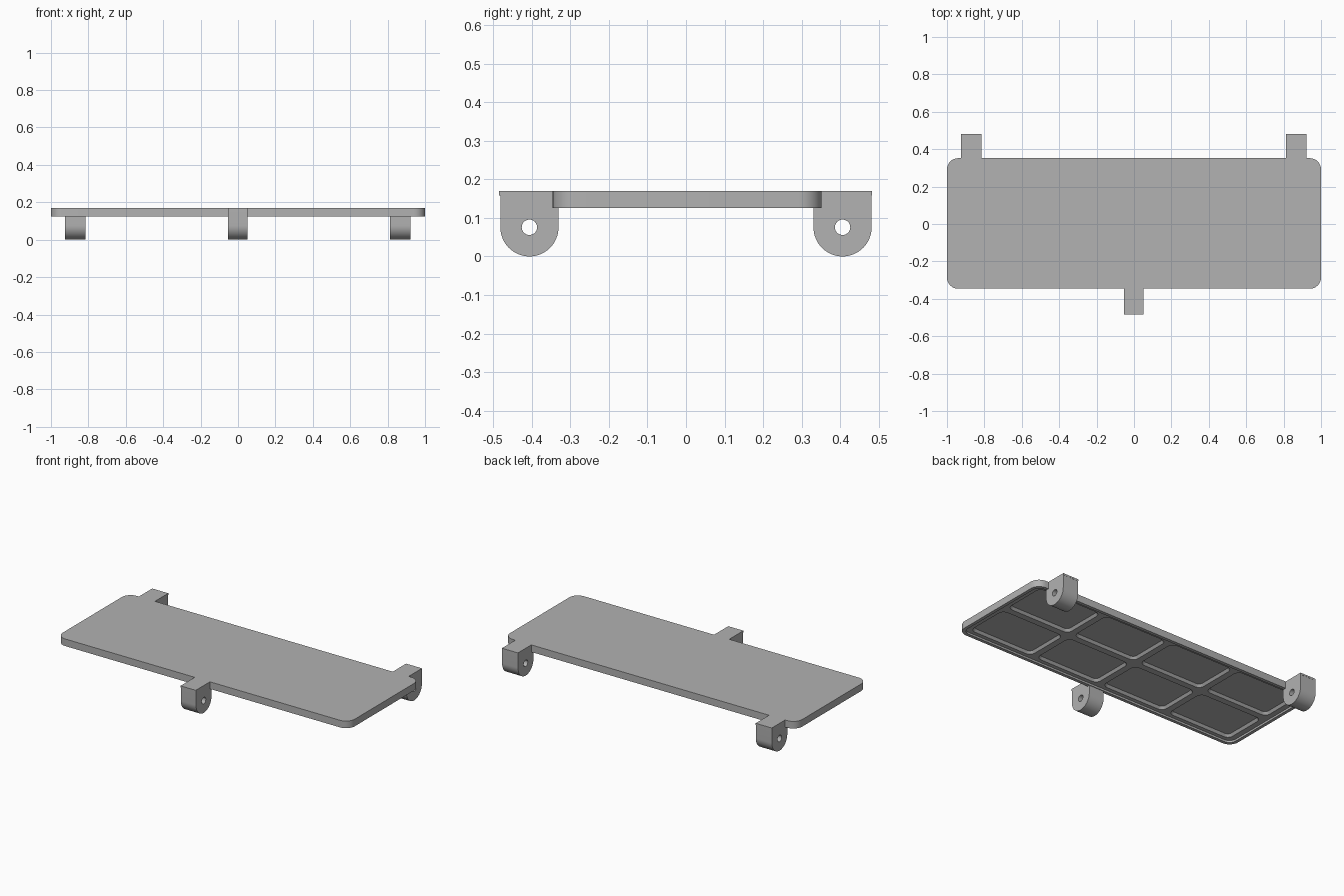
import bpy, bmesh, math

if "Cube" in bpy.data.objects:
    bpy.data.objects.remove(bpy.data.objects["Cube"])

grey = bpy.data.materials.new("plain grey")
grey.diffuse_color = (0.445, 0.445, 0.445, 1)
grey.use_nodes = True
grey.node_tree.nodes["Principled BSDF"].inputs["Base Color"].default_value = grey.diffuse_color

TOP, BOTTOM = 0.169, 0.125
Y0, Y1 = -0.346, 0.352          # plate front and back edges
CY = (Y0 + Y1) / 2


def make_object(name, bm):
    bmesh.ops.recalc_face_normals(bm, faces=bm.faces[:])
    mesh = bpy.data.meshes.new(name)
    bm.to_mesh(mesh)
    bm.free()
    mesh.materials.append(grey)
    ob = bpy.data.objects.new(name, mesh)
    bpy.context.collection.objects.link(ob)
    return ob


def rounded_rect(cx, cy, w, d, r, n=8):
    pts = []
    for k, (sx, sy) in enumerate([(1, 1), (-1, 1), (-1, -1), (1, -1)]):
        for i in range(n + 1):
            a = math.pi / 2 * (k + i / n)
            pts.append((cx + sx * (w / 2 - r) + r * math.cos(a),
                        cy + sy * (d / 2 - r) + r * math.sin(a)))
    return pts


def loft(bm, rings):
    """Closed solid through rings of 3D points."""
    vr = [[bm.verts.new(p) for p in ring] for ring in rings]
    n = len(vr[0])
    for a, b in zip(vr, vr[1:]):
        for i in range(n):
            bm.faces.new((a[i], a[(i + 1) % n], b[(i + 1) % n], b[i]))
    bm.faces.new(vr[0])
    bm.faces.new(vr[-1])


def slab(bm, cx, cy, w, d, r, z0, z1, taper=0.0):
    low = rounded_rect(cx, cy, w, d, r)
    high = rounded_rect(cx, cy, w - 2 * taper, d - 2 * taper, r - taper)
    loft(bm, [[(x, y, z0) for x, y in low], [(x, y, z1) for x, y in high]])


def cut(ob, cutter):
    mod = ob.modifiers.new("cut", 'BOOLEAN')
    mod.operation, mod.solver, mod.object = 'DIFFERENCE', 'EXACT', cutter
    bpy.context.view_layer.objects.active = ob
    bpy.ops.object.modifier_apply(modifier=mod.name)
    bpy.data.objects.remove(cutter)


def smooth(ob):
    bpy.ops.object.select_all(action='DESELECT')
    ob.select_set(True)
    bpy.context.view_layer.objects.active = ob
    bpy.ops.object.shade_smooth_by_angle(angle=math.radians(30))


# Cover plate
bm = bmesh.new()
slab(bm, 0, CY, 2.0, Y1 - Y0, 0.06, BOTTOM, TOP)
plate = make_object("cover_plate", bm)

# Shallow recess inside the rim on the underside
bm = bmesh.new()
slab(bm, 0, CY, 1.96, Y1 - Y0 - 0.04, 0.045, BOTTOM - 0.01, 0.137)
cut(plate, make_object("recess_cutter", bm))

# Eight pockets with sloping walls, leaving ribs between them
bm = bmesh.new()
for i in range(4):
    for j in range(2):
        slab(bm, (i - 1.5) * 0.483, CY + (j - 0.5) * 0.325,
             0.45, 0.292, 0.04, 0.132, 0.152, 0.016)
cut(plate, make_object("pocket_cutter", bm))
smooth(plate)


# Hinge lugs: U-shaped profile in y-z, stepping round the plate edge
def lug(name, x0, x1, side, edge, lip=0.0):
    cy, cz, r = 0.406, 0.0755, 0.0755
    prof = [(edge, TOP), (edge, 0.134), (cy - r, 0.134)]
    prof += [(cy + r * math.cos(a), cz + r * math.sin(a))
             for a in (math.pi + math.pi * i / 32 for i in range(33))]
    if lip:
        prof += [(cy + r, 0.158), (cy + r + lip, 0.158), (cy + r + lip, TOP)]
    else:
        prof += [(cy + r, TOP)]
    bm = bmesh.new()
    loft(bm, [[(x, side * y, z) for y, z in prof] for x in (x0, x1)])
    ob = make_object(name, bm)
    # Pin hole along x
    bm = bmesh.new()
    ring = [(side * cy + 0.02 * math.cos(a), cz + 0.02 * math.sin(a))
            for a in (math.tau * i / 32 for i in range(32))]
    loft(bm, [[(x, y, z) for y, z in ring] for x in (x0 - 0.05, x1 + 0.05)])
    cut(ob, make_object("hole_cutter", bm))
    smooth(ob)


lug("front_lug", -0.054, 0.05, -1, -Y0, 0.003)
lug("back_left_lug", -0.925, -0.815, 1, Y1, 0.001)
lug("back_right_lug", 0.813, 0.922, 1, Y1, 0.001)
